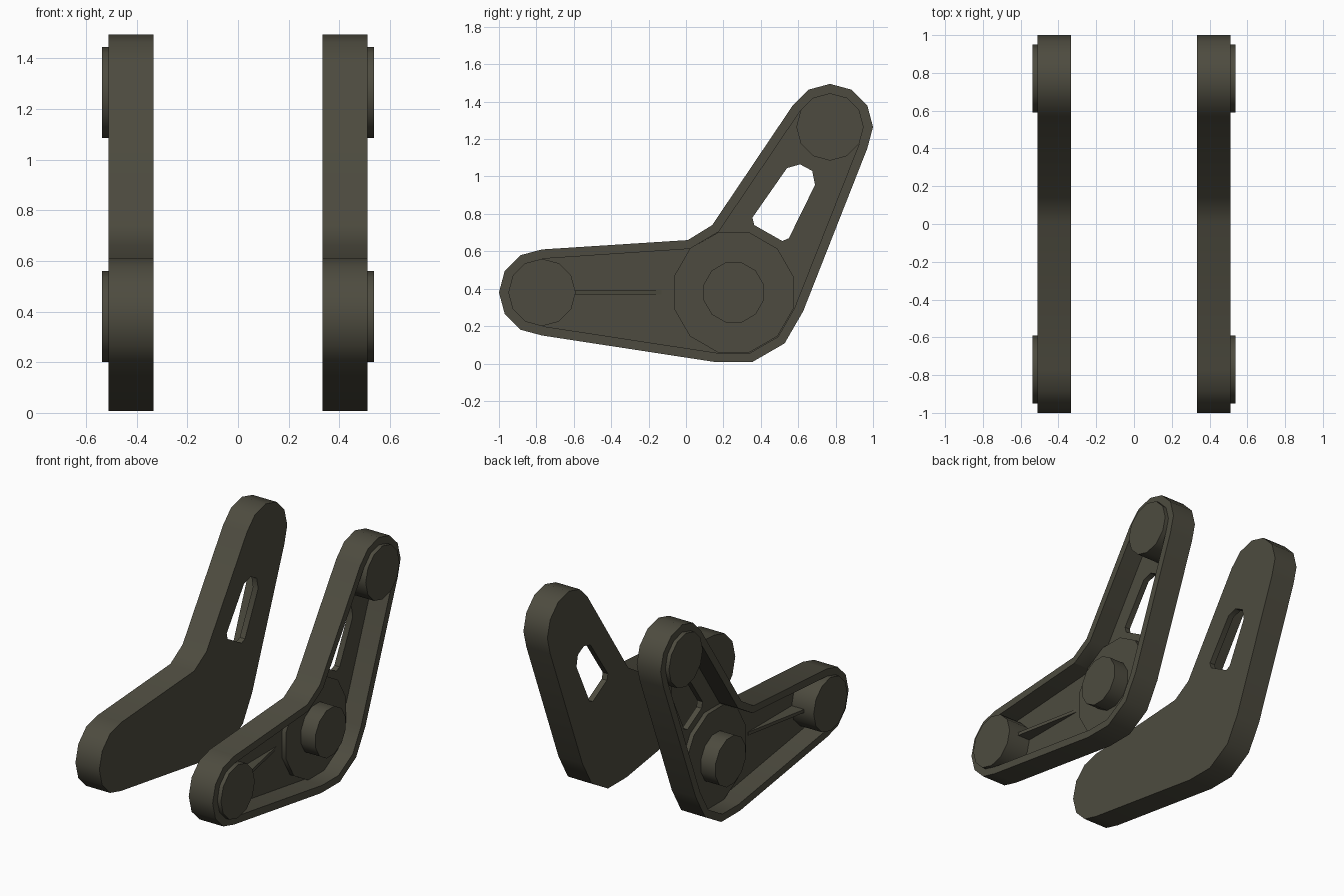
import bpy, bmesh
from math import sin, cos, radians

if "Cube" in bpy.data.objects:
    bpy.data.objects.remove(bpy.data.objects["Cube"])

metal = bpy.data.materials.new("dark olive metal")
metal.diffuse_color = (0.075, 0.071, 0.05, 1)
metal.use_nodes = True
metal.node_tree.nodes["Principled BSDF"].inputs["Base Color"].default_value = metal.diffuse_color

LOW, TOP, HUB = (-0.77, 0.38), (0.77, 1.265), (0.255, 0.38)   # (y, z) centres
INNER, FLOOR, HUB_TOP, RIM, BOSS_TOP = 0.333, 0.372, 0.402, 0.511, 0.538


def arc(c, r, start, stop, step=30):
    n = round(abs(stop - start) / step)
    s = step if stop > start else -step
    return [(c[0] + r * cos(radians(start + s * i)),
             c[1] + r * sin(radians(start + s * i))) for i in range(n + 1)]


def ngon(c, r, offset=0):
    return arc(c, r, offset, offset + 330)


def prism(name, points, x0, x1):
    """Extrude a (y, z) outline along x."""
    bm = bmesh.new()
    a = [bm.verts.new((x0, y, z)) for y, z in points]
    b = [bm.verts.new((x1, y, z)) for y, z in points]
    bm.faces.new(a)
    bm.faces.new(b)
    n = len(points)
    for i in range(n):
        j = (i + 1) % n
        bm.faces.new((a[i], a[j], b[j], b[i]))
    bmesh.ops.recalc_face_normals(bm, faces=bm.faces)
    me = bpy.data.meshes.new(name)
    bm.to_mesh(me)
    bm.free()
    ob = bpy.data.objects.new(name, me)
    bpy.context.collection.objects.link(ob)
    me.materials.append(metal)
    return ob


def cut(ob, cutter):
    mod = ob.modifiers.new("cut", 'BOOLEAN')
    mod.operation = 'DIFFERENCE'
    mod.solver = 'EXACT'
    mod.object = cutter
    dg = bpy.context.evaluated_depsgraph_get()
    me = bpy.data.meshes.new_from_object(ob.evaluated_get(dg))
    ob.modifiers.clear()
    ob.data = me
    bpy.data.objects.remove(cutter)


def finish(ob):
    """Smooth the rounded walls, keep hard edges, mirror to the other side."""
    bm = bmesh.new()
    bm.from_mesh(ob.data)
    for f in bm.faces:
        f.smooth = True
    for e in bm.edges:
        e.smooth = e.calc_face_angle(3.0) < radians(40)
    bm.to_mesh(ob.data)
    bm.free()
    ob.modifiers.new("mirror", 'MIRROR').use_mirror_merge = False


def bracket_outline(r_end, r_hub, elbow):
    return (arc(LOW, r_end, 270, 90) + elbow + arc(TOP, r_end, 150, -30)
            + arc(HUB, r_hub, -15, -105))


# bent arm plate with a pocket on the outer face and a slot through the floor
arm = prism("bent_arm", bracket_outline(0.23, 0.385, [(0.01, 0.66), (0.14, 0.74)]),
            INNER, RIM)
cut(arm, prism("pocket_cutter",
               bracket_outline(0.18, 0.335, [(0.02, 0.613), (0.175, 0.705)]),
               FLOOR, 0.7))
cut(arm, prism("slot_cutter",
               [(0.355, 0.78), (0.54, 1.045), (0.61, 1.065), (0.675, 1.03),
                (0.69, 0.955), (0.55, 0.67), (0.515, 0.655), (0.365, 0.74)],
               0.2, 0.7))
parts = [arm]

# round end bosses, raised hub and hub pin
base = FLOOR - 0.01
parts.append(prism("lower_end_boss", ngon(LOW, 0.18), base, BOSS_TOP))
parts.append(prism("upper_end_boss", ngon(TOP, 0.18), base, BOSS_TOP))
parts.append(prism("hub_plate", ngon(HUB, 0.331, 15), base, HUB_TOP))
parts.append(prism("hub_pin", ngon(HUB, 0.166, 15), HUB_TOP - 0.01, RIM))

# tapering stiffener rib from the lower boss towards the hub
rib = prism("stiffener_rib", [(-0.62, 0.37), (-0.13, 0.37), (-0.13, 0.392), (-0.62, 0.392)],
            base, 0.47)
for v in rib.data.vertices:
    if v.co.x > 0.4 and v.co.y > -0.3:
        v.co.x = FLOOR + 0.002
parts.append(rib)

for p in parts:
    finish(p)
